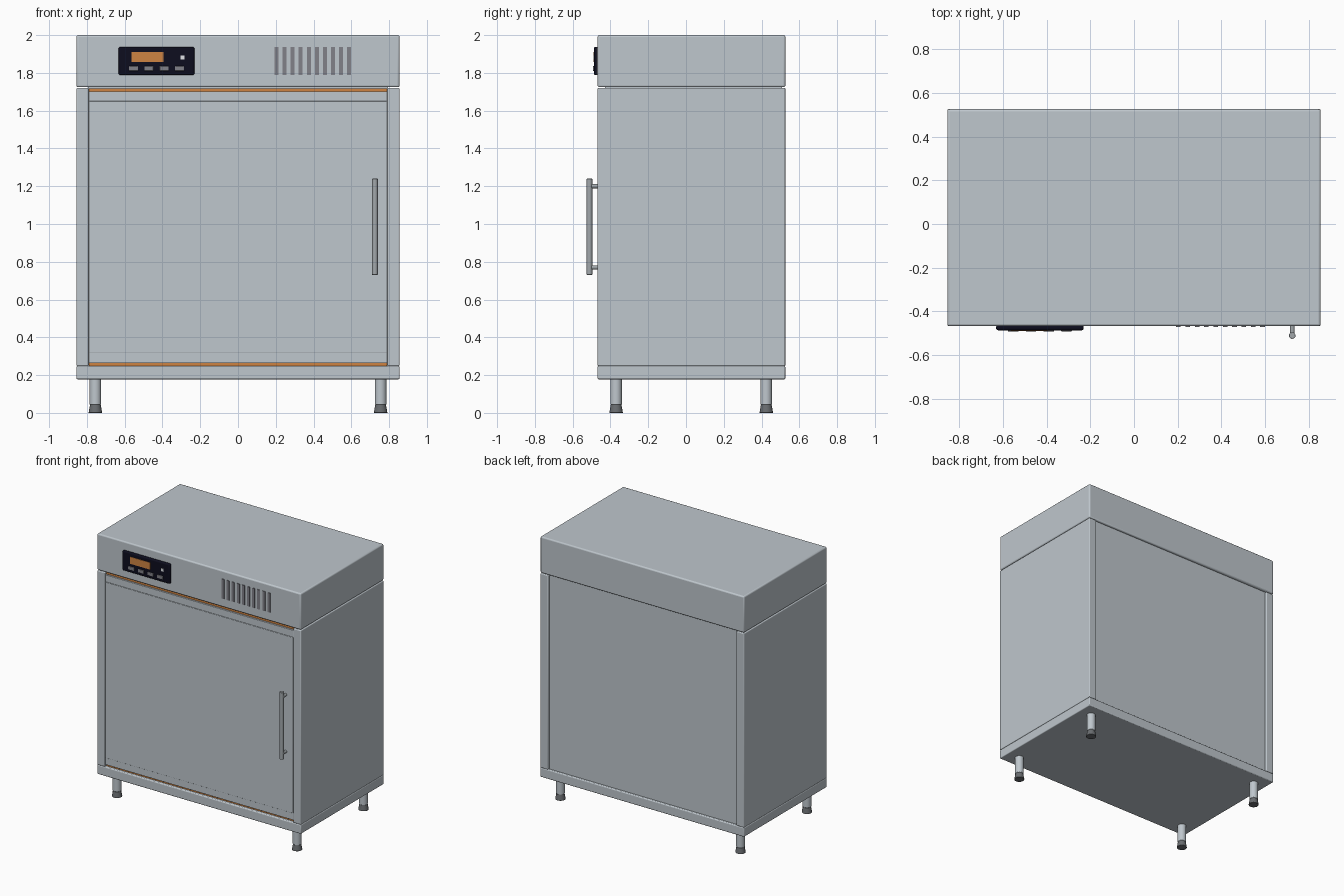
import bpy, bmesh, math
from mathutils import Matrix

if "Cube" in bpy.data.objects:
    bpy.data.objects.remove(bpy.data.objects["Cube"])


def mat(name, r, g, b):
    m = bpy.data.materials.new(name)
    m.diffuse_color = (r, g, b, 1)
    m.use_nodes = True
    m.node_tree.nodes["Principled BSDF"].inputs["Base Color"].default_value = m.diffuse_color
    return m


STEEL = mat("brushed steel", 0.52, 0.57, 0.61)
ORANGE = mat("orange", 0.62, 0.23, 0.055)
NAVY = mat("dark navy", 0.004, 0.004, 0.013)
GREY = mat("vent grey", 0.22, 0.22, 0.25)
METAL = mat("handle metal", 0.36, 0.39, 0.41)
RUBBER = mat("dark rubber", 0.14, 0.15, 0.16)
WHITE = mat("pale white", 0.75, 0.77, 0.8)


def finish(name, bm, material, bevel=0, segments=3):
    me = bpy.data.meshes.new(name)
    bm.to_mesh(me)
    bm.free()
    me.materials.append(material)
    ob = bpy.data.objects.new(name, me)
    bpy.context.collection.objects.link(ob)
    if bevel:
        mod = ob.modifiers.new("soft edges", 'BEVEL')
        mod.width, mod.segments, mod.limit_method = bevel, segments, 'ANGLE'
    bpy.ops.object.select_all(action='DESELECT')
    bpy.context.view_layer.objects.active = ob
    ob.select_set(True)
    bpy.ops.object.shade_smooth_by_angle(angle=math.radians(35))
    return ob


def box(name, x, y, z, material, bevel=0):
    """Box given as (min, max) ranges on each axis."""
    bm = bmesh.new()
    size = Matrix.Diagonal((x[1] - x[0], y[1] - y[0], z[1] - z[0], 1))
    mid = Matrix.Translation([(a + b) / 2 for a, b in (x, y, z)])
    bmesh.ops.create_cube(bm, size=1, matrix=mid @ size)
    return finish(name, bm, material, bevel)


def rod(name, centre, r1, r2, length, material, along_y=False, bevel=0):
    bm = bmesh.new()
    m = Matrix.Translation(centre)
    if along_y:
        m = m @ Matrix.Rotation(math.pi / 2, 4, 'X')
    bmesh.ops.create_cone(bm, cap_ends=True, segments=32, radius1=r1,
                          radius2=r2, depth=length, matrix=m)
    return finish(name, bm, material, bevel, 2)


F, B, W = -0.468, 0.526, 0.855   # front, back, half width

# Cabinet shell
box("top_housing", (-W, W), (F, B), (1.724, 2.0), STEEL, 0.010)
box("base_plate", (-W, W), (F, B), (0.178, 0.248), STEEL, 0.006)
for side, s in (("left", -1), ("right", 1)):
    box(side + "_wall", tuple(sorted((s * 0.79, s * W))), (F, B),
        (0.248, 1.721), STEEL, 0.006)
box("cabinet_core", (-0.795, 0.795), (-0.43, 0.508), (0.24, 1.73), STEEL)

# Door with its seal and raised front skin
box("door_seal", (-0.79, 0.79), (-0.447, -0.428), (0.246, 1.717), ORANGE)
box("door", (-0.791, 0.791), (-0.461, -0.446), (0.263, 1.702), STEEL, 0.002)
box("door_skin", (-0.787, 0.787), (-0.466, -0.46), (0.317, 1.65), STEEL, 0.002)

# Door handle
rod("handle_bar", (0.725, -0.511, 0.985), 0.015, 0.015, 0.51, METAL, bevel=0.003)
for label, z in (("upper", 1.20), ("lower", 0.77)):
    rod(label + "_handle_mount", (0.725, -0.483, z), 0.011, 0.011, 0.05, METAL, True)

# Control panel
box("control_panel", (-0.632, -0.231), (-0.487, F + 0.005), (1.788, 1.938), NAVY, 0.009)
box("display_screen", (-0.563, -0.394), (-0.490, -0.484), (1.857, 1.910), ORANGE)
box("indicator_light", (-0.304, -0.283), (-0.491, -0.484), (1.871, 1.893), WHITE)
for i in range(4):
    x = -0.577 + i * 0.081
    box(f"button_{i + 1}", (x, x + 0.048), (-0.492, -0.484), (1.811, 1.836), GREY, 0.002)

# Vent slots
for i in range(10):
    x = 0.193 + i * 0.0428
    box(f"vent_slot_{i + 1}", (x, x + 0.021), (F - 0.005, F + 0.004), (1.79, 1.938), GREY)

# Legs with adjustable feet
for xn, x in (("left", -0.755), ("right", 0.755)):
    for yn, y in (("front", -0.37), ("back", 0.425)):
        rod(f"{yn}_{xn}_leg", (x, y, 0.113), 0.031, 0.031, 0.14, STEEL, bevel=0.004)
        rod(f"{yn}_{xn}_foot", (x, y, 0.0225), 0.036, 0.028, 0.045, RUBBER, bevel=0.002)
